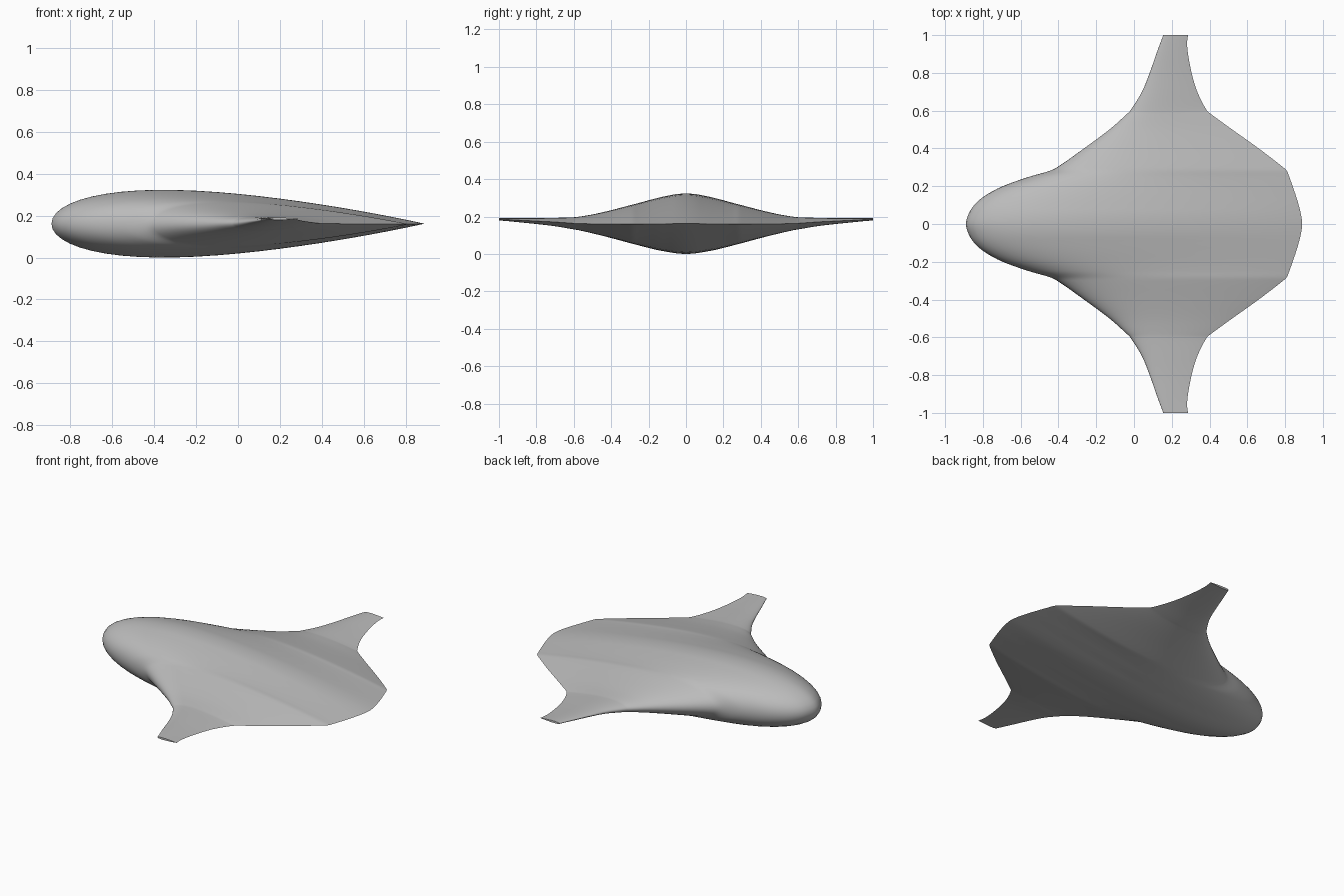
import bpy
import bmesh
import math

# Remove the default cube
default_cube = bpy.data.objects.get("Cube")
if default_cube:
    bpy.data.objects.remove(default_cube, do_unlink=True)

CHORD_STEPS = 28   # points along each side of a section
SPAN_STEPS = 4     # sections between neighbouring stations

# Half-span stations: y, leading edge x, trailing edge x, top z, bottom z
STATIONS = [
    (0, -.89, .89, .323, 0),
    (.05, -.877, .884, .32, .003),
    (.1, -.846, .872, .311, .011),
    (.15, -.788, .857, .3, .02),
    (.2, -.695, .84, .287, .032),
    (.25, -.555, .822, .273, .045),
    (.28, -.45, .81, .265, .053),
    (.3, -.407, .79, .26, .058),
    (.4, -.265, .66, .234, .085),
    (.5, -.13, .52, .211, .11),
    (.58, -.04, .41, .198, .128),
    (.6, -.02, .386, .196, .131),
    (.7, .042, .335, .193, .148),
    (.8, .083, .305, .191, .16),
    (.9, .118, .286, .191, .17),
    (.96, .14, .281, .191, .176),
    (1, .155, .286, .191, .179),
]


def make_material(name, colour):
    mat = bpy.data.materials.new(name)
    mat.use_nodes = True
    mat.diffuse_color = colour
    mat.node_tree.nodes["Principled BSDF"].inputs["Base Color"].default_value = colour
    return mat


def slope(rows, i, k):
    """Rate of change of column k along the span at row i."""
    a, b = rows[max(i - 1, 0)], rows[min(i + 1, len(rows) - 1)]
    return (b[k] - a[k]) / (b[0] - a[0])


def blend(rows, i, t):
    """Smoothly interpolated station between rows i and i + 1."""
    a, b = rows[i], rows[i + 1]
    h = b[0] - a[0]
    station = [a[0] + h * t]
    for k in range(1, len(a)):
        station.append((2 * t**3 - 3 * t**2 + 1) * a[k]
                       + (t**3 - 2 * t**2 + t) * h * slope(rows, i, k)
                       + (3 * t**2 - 2 * t**3) * b[k]
                       + (t**3 - t**2) * h * slope(rows, i + 1, k))
    return station


def half_thickness(c):
    """Symmetric aerofoil with a closed trailing edge; peak is one."""
    return 2 * (1.4845 * math.sqrt(c) - .63 * c - 1.758 * c**2
                + 1.4215 * c**3 - .518 * c**4)


def section(station):
    """Closed loop of points, over the top and back underneath."""
    y, lead, trail, top, bottom = station
    middle, half = (top + bottom) / 2, (top - bottom) / 2
    points = []
    for j in range(2 * CHORD_STEPS):
        c = (1 + math.cos(math.pi * j / CHORD_STEPS)) / 2
        side = 1 if j < CHORD_STEPS else -1
        z = middle + side * half * half_thickness(c)
        points.append((lead + (trail - lead) * c, y, z))
    return points


# Blended body and wings: one loft from tip to tip
rows = [(-s[0], *s[1:]) for s in reversed(STATIONS[1:])] + STATIONS
spans = [blend(rows, i, n / SPAN_STEPS)
         for i in range(len(rows) - 1) for n in range(SPAN_STEPS)]
spans.append(rows[-1])

bm = bmesh.new()
loops = [[bm.verts.new(p) for p in section(s)] for s in spans]
for near, far in zip(loops, loops[1:]):
    for j in range(len(near)):
        k = (j + 1) % len(near)
        bm.faces.new((near[j], near[k], far[k], far[j]))

# Wing tip caps
bm.faces.new(loops[0])
bm.faces.new(loops[-1])
bmesh.ops.recalc_face_normals(bm, faces=bm.faces)

mesh = bpy.data.meshes.new("blended_wing_body")
bm.to_mesh(mesh)
bm.free()
body = bpy.data.objects.new("blended_wing_body", mesh)
bpy.context.collection.objects.link(body)
mesh.materials.append(make_material("light_grey", (.5, .5, .5, 1)))

# Smooth skin with crisp trailing edge and tips
bpy.ops.object.select_all(action="DESELECT")
body.select_set(True)
bpy.context.view_layer.objects.active = body
bpy.ops.object.shade_smooth_by_angle(angle=math.radians(40))
